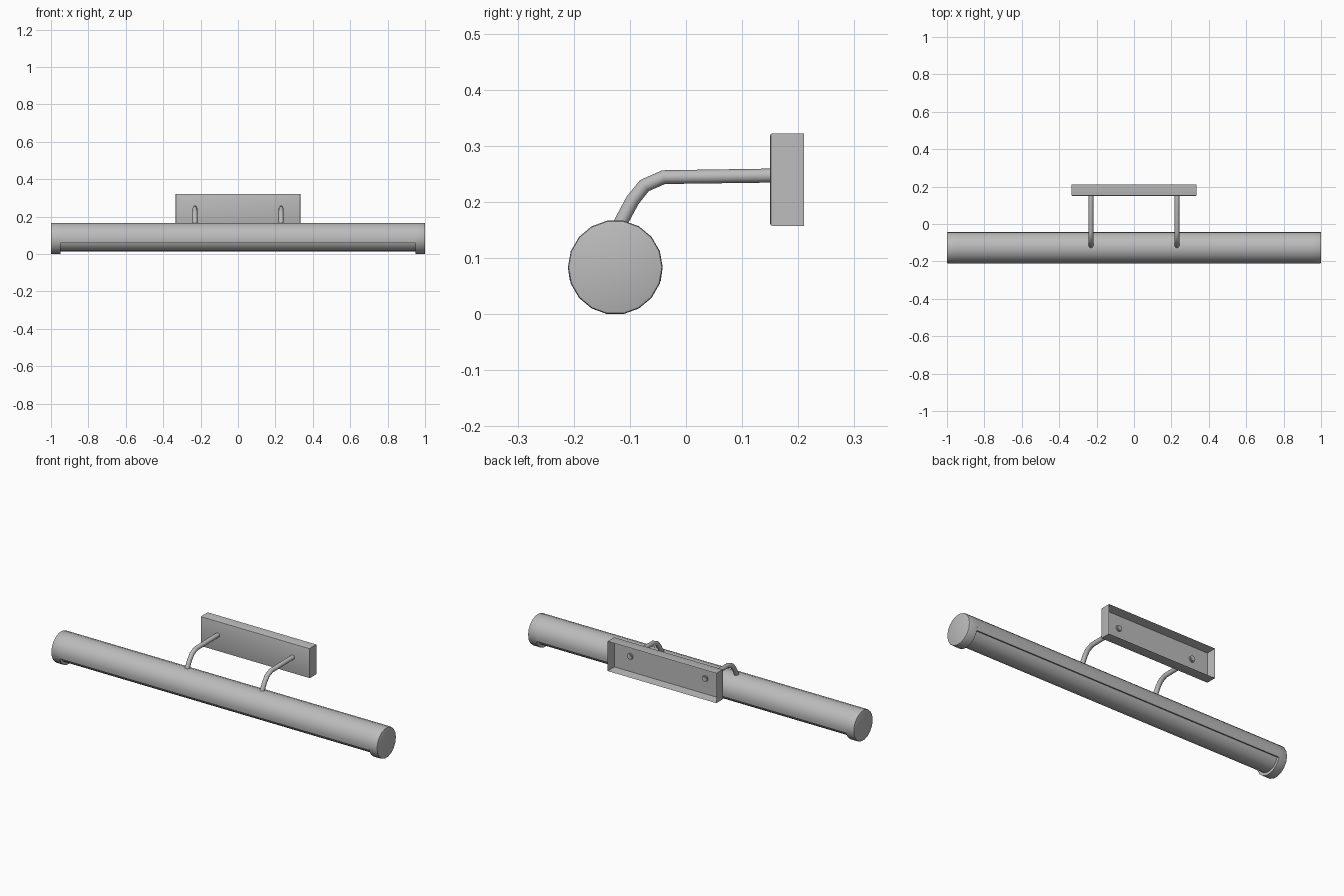
import bpy, bmesh
from math import sin, cos, radians
from mathutils import Vector, Matrix

cube = bpy.data.objects.get("Cube")
if cube:
    bpy.data.objects.remove(cube, do_unlink=True)

metal = bpy.data.materials.new("grey metal")
metal.use_nodes = True
GREY = (0.5, 0.5, 0.5, 1)
metal.diffuse_color = GREY
metal.node_tree.nodes["Principled BSDF"].inputs["Base Color"].default_value = GREY

CY, CZ, R = -0.126, 0.0832, 0.0845   # lamp axis and radius
CAP_X = 0.95                         # inner face of the end caps
ARM_X = 0.23


def finish(name, bm, smooth=True, bevel=0):
    bmesh.ops.recalc_face_normals(bm, faces=bm.faces)
    mesh = bpy.data.meshes.new(name)
    bm.to_mesh(mesh)
    bm.free()
    ob = bpy.data.objects.new(name, mesh)
    bpy.context.collection.objects.link(ob)
    mesh.materials.append(metal)
    if bevel:
        mod = ob.modifiers.new("soft edge", 'BEVEL')
        mod.width, mod.segments, mod.limit_method = bevel, 2, 'ANGLE'
        mod.angle_limit = radians(40)
    if smooth:
        bpy.ops.object.select_all(action='DESELECT')
        ob.select_set(True)
        bpy.context.view_layer.objects.active = ob
        bpy.ops.object.shade_smooth_by_angle(angle=radians(35))
    return ob


def prism(bm, points, x0, x1):
    """Extrude a (y, z) outline along x."""
    face = bm.faces.new([bm.verts.new((x0, y, z)) for y, z in points])
    new = bmesh.ops.extrude_face_region(bm, geom=[face])["geom"]
    bmesh.ops.translate(bm, vec=(x1 - x0, 0, 0),
                        verts=[v for v in new if isinstance(v, bmesh.types.BMVert)])


def arc(radius, angles):
    return [(CY + radius * cos(radians(a)), CZ + radius * sin(radians(a))) for a in angles]


# Lamp shade: a shell open along the underside
angles = [-16.5] + list(range(0, 181, 20)) + [196.5]
bm = bmesh.new()
prism(bm, arc(R, angles) + arc(R - 0.012, angles[::-1]), -CAP_X, CAP_X)
finish("lamp_shade", bm)

# Light tube showing below the shade
bm = bmesh.new()
prism(bm, arc(0.069, range(0, 360, 15)), -CAP_X, CAP_X)
finish("light_tube", bm)

# End caps
for side, s in (("left", 1), ("right", -1)):
    bm = bmesh.new()
    prism(bm, arc(R, range(0, 360, 20)), s * CAP_X, s)
    rim = [e for e in bm.edges if all(abs(v.co.x) > 0.99 for v in e.verts)]
    bmesh.ops.bevel(bm, geom=rim, offset=0.005, segments=2, profile=0.5, affect='EDGES')
    finish(side + "_end_cap", bm)

# Wall plate: a shallow box open at the back
bm = bmesh.new()
bmesh.ops.create_cube(bm, size=1, matrix=Matrix.Translation((0, 0.18, 0.2395))
                      @ Matrix.Diagonal((0.666, 0.06, 0.165, 1)))
bm.normal_update()
back = max(bm.faces, key=lambda f: f.calc_center_median().y)
front_edges = [e for e in bm.edges if all(v.co.y < 0.16 for v in e.verts)]
bmesh.ops.inset_region(bm, faces=[back], thickness=0.006)
bmesh.ops.translate(bm, verts=back.verts, vec=(0, -0.052, 0))
bmesh.ops.bevel(bm, geom=front_edges, offset=0.004, segments=2, profile=0.5, affect='EDGES')
finish("wall_plate", bm)

# Bent arms with retaining nuts behind the plate
path = [(0.168, 0.247), (-0.04, 0.244), (-0.074, 0.229), (-0.095, 0.203),
        (-0.115, 0.166), (-0.121, 0.145)]
SIDES, ARM_R = 12, 0.0125
for side, s in (("left", 1), ("right", -1)):
    bm = bmesh.new()
    pts = [Vector((s * ARM_X, y, z)) for y, z in path]
    rings = []
    for i, p in enumerate(pts):
        t = (pts[min(i + 1, len(pts) - 1)] - pts[max(i - 1, 0)]).normalized()
        if 0 < i < len(pts) - 1:
            t = ((pts[i + 1] - p).normalized() + (p - pts[i - 1]).normalized()).normalized()
        across = Vector((1, 0, 0))
        up = t.cross(across)
        rings.append([bm.verts.new(p + ARM_R * (cos(radians(k * 360 / SIDES)) * across
                                                + sin(radians(k * 360 / SIDES)) * up))
                      for k in range(SIDES)])
    for a, b in zip(rings, rings[1:]):
        for k in range(SIDES):
            n = (k + 1) % SIDES
            bm.faces.new((a[k], a[n], b[n], b[k]))
    bm.faces.new(rings[0])
    bm.faces.new(rings[-1])
    finish(side + "_arm", bm)

    bm = bmesh.new()
    bmesh.ops.create_cone(bm, cap_ends=True, segments=12, radius1=0.017, radius2=0.017, depth=0.008,
                          matrix=Matrix.Translation((s * ARM_X, 0.161, 0.247))
                          @ Matrix.Rotation(radians(90), 4, 'X'))
    finish(side + "_arm_nut", bm)
